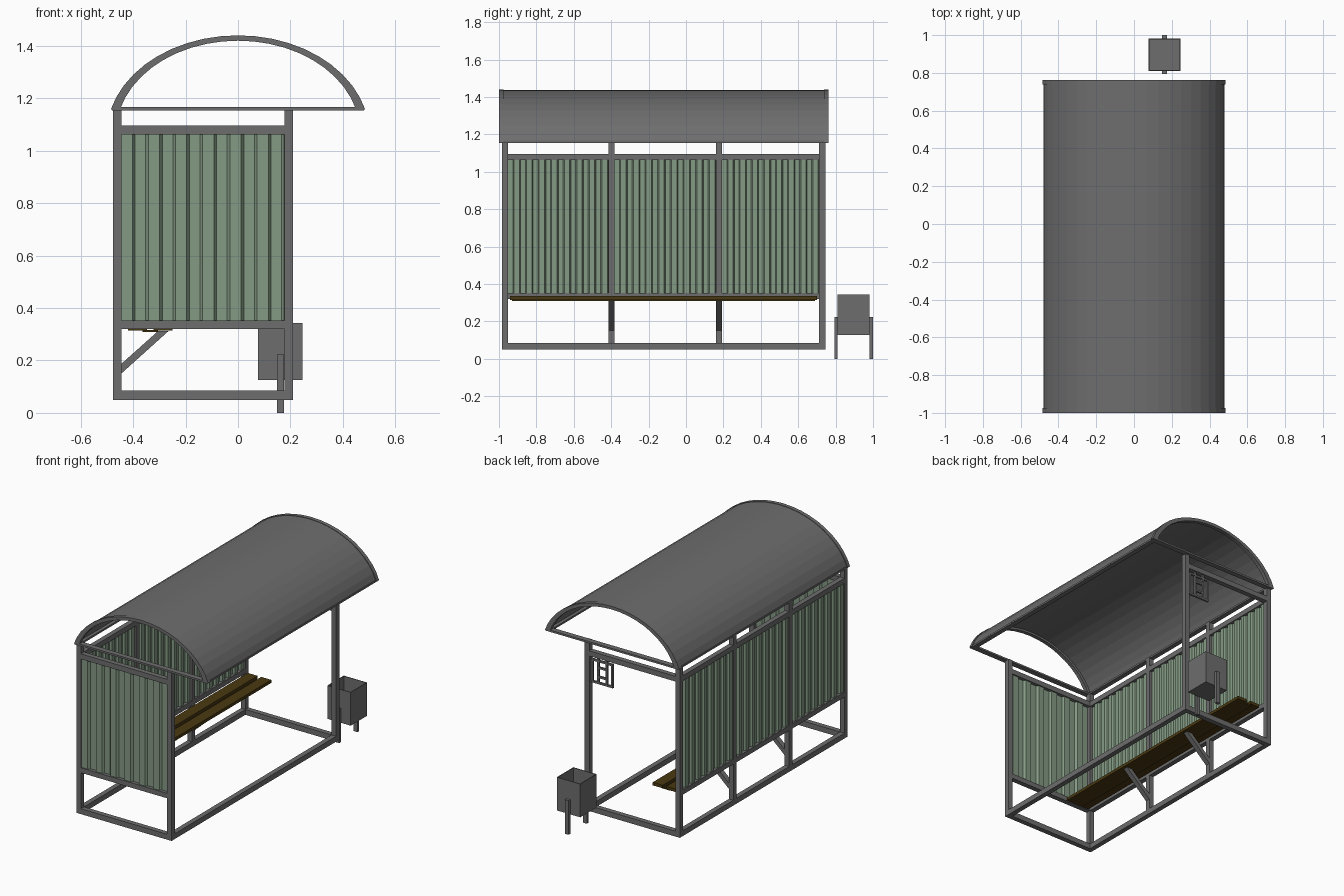
import bpy
import bmesh
import math
from mathutils import Vector

cube = bpy.data.objects.get("Cube")
if cube:
    bpy.data.objects.remove(cube, do_unlink=True)


def material(name, r, g, b):
    m = bpy.data.materials.new(name)
    m.use_nodes = True
    m.diffuse_color = (r, g, b, 1)
    m.node_tree.nodes["Principled BSDF"].inputs["Base Color"].default_value = (r, g, b, 1)
    return m


GREY = material("grey steel", 0.155, 0.155, 0.155)
GREEN = material("pale green sheet", 0.23, 0.32, 0.23)
BROWN = material("dark brown wood", 0.068, 0.041, 0.006)


def finish(name, bm, mat):
    bmesh.ops.recalc_face_normals(bm, faces=bm.faces[:])
    me = bpy.data.meshes.new(name)
    bm.to_mesh(me)
    bm.free()
    me.materials.append(mat)
    ob = bpy.data.objects.new(name, me)
    bpy.context.collection.objects.link(ob)
    return ob


def box(name, x, y, z, mat=GREY):
    """Box from three (low, high) ranges."""
    bm = bmesh.new()
    bmesh.ops.create_cube(bm, size=1)
    for v in bm.verts:
        v.co = Vector([(r[0] + r[1]) / 2 + c * (r[1] - r[0]) for c, r in zip(v.co, (x, y, z))])
    return finish(name, bm, mat)


def extrude(name, points, move, mat, close=True):
    """Sweep a profile along a vector, as a solid or as an open sheet."""
    bm = bmesh.new()
    vs = [bm.verts.new(p) for p in points]
    if close:
        geom = [bm.faces.new(vs)]
    else:
        geom = [bm.edges.new(e) for e in zip(vs, vs[1:])]
    if close:
        out = bmesh.ops.extrude_face_region(bm, geom=geom, use_keep_orig=True)
    else:
        out = bmesh.ops.extrude_edge_only(bm, edges=geom)
    new = [g for g in out["geom"] if isinstance(g, bmesh.types.BMVert)]
    bmesh.ops.translate(bm, verts=new, vec=move)
    return finish(name, bm, mat)


# Main frame layout
BACK, FRONT = (-0.477, -0.445), (0.177, 0.21)
NEAR, FAR = (-0.985, -0.952), (0.712, 0.745)
MIDS = [(-0.415, -0.382), (0.16, 0.193)]
EAVE = 1.158
BASE, LOW, HIGH = (0.05, 0.085), (0.32, 0.352), (1.062, 1.096)
ALONG_X, ALONG_Y = (BACK[1], FRONT[0]), (NEAR[1], FAR[0])

# Posts
for label, x in (("back", BACK), ("front", FRONT)):
    for end, y in (("near", NEAR), ("far", FAR)):
        box(f"{label}_{end}_post", x, y, (BASE[0], EAVE))
for i, y in enumerate(MIDS):
    box(f"middle_post_{i + 1}", BACK, y, (BASE[1], EAVE))

# Rails
box("front_base_rail", FRONT, ALONG_Y, BASE)
box("back_base_rail", BACK, ALONG_Y, BASE)
for label, y in (("near", NEAR), ("far", FAR)):
    box(f"{label}_base_rail", ALONG_X, y, BASE)
    box(f"{label}_upper_rail", ALONG_X, y, HIGH)
box("near_lower_rail", ALONG_X, NEAR, LOW)
edges = [NEAR, *MIDS, FAR]
bays = [(a[1], b[0]) for a, b in zip(edges, edges[1:])]
for i, bay in enumerate(bays):
    box(f"back_lower_rail_{i + 1}", BACK, bay, LOW)
    box(f"back_upper_rail_{i + 1}", BACK, bay, HIGH)


# Corrugated wall sheets
def corrugated(name, span, count, centre, axis):
    pitch = (span[1] - span[0]) / count
    pts = []
    for i in range(count):
        for f, side in ((0, -1), (0.4, -1), (0.5, 1), (0.9, 1)):
            pts.append((span[0] + (i + f) * pitch, centre + side * 0.007))
    pts.append((span[1], centre - 0.007))
    pts = [(a, b, LOW[1]) if axis == "x" else (b, a, LOW[1]) for a, b in pts]
    ob = extrude(name, pts, (0, 0, HIGH[0] - LOW[1]), GREEN, close=False)
    mod = ob.modifiers.new("thickness", "SOLIDIFY")
    mod.thickness = 0.003
    mod.offset = 0


for i, bay in enumerate(bays):
    corrugated(f"back_sheet_{i + 1}", bay, 8, sum(BACK) / 2, "y")
corrugated("near_end_sheet", ALONG_X, 6, sum(NEAR) / 2, "x")


# Arched roof
def arc(scale, y, steps=20):
    """Truncated ellipse standing on the eave line."""
    start = math.radians(15)
    a = 0.485 / math.cos(start)
    b = 0.282 / (1 - math.sin(start))
    pts = []
    for i in range(steps + 1):
        t = start + (math.pi - 2 * start) * i / steps
        h = b * (math.sin(t) - math.sin(start))
        pts.append(Vector((a * math.cos(t) * scale, y, EAVE + h * scale)))
    return pts


def arch(name, outer, inner, y0, y1):
    extrude(name, arc(outer, y0) + arc(inner, y0)[::-1], (0, y1 - y0, 0), GREY)


arch("roof_sheet", 0.99, 0.975, -0.976, 0.739)
arch("near_roof_rib", 1.0, 0.928, -1.0, -0.975)
arch("far_roof_rib", 1.0, 0.928, 0.738, 0.763)
CHORD = (EAVE - 0.004, EAVE + 0.008)
box("near_roof_tie", (-0.48, 0.48), (-1.0, -0.965), CHORD)
box("far_roof_tie", (-0.48, 0.48), (0.728, 0.763), CHORD)
for label, x in (("back", (-0.48, -0.448)), ("front", (0.448, 0.48))):
    box(f"{label}_eave_strip", x, (-0.975, 0.738), CHORD)

# Bench with diagonal braces
BENCH_Y = (-0.94, 0.70)
box("bench_back_plank", (-0.42, -0.348), BENCH_Y, (0.315, 0.335), BROWN)
box("bench_front_plank", (-0.322, -0.25), BENCH_Y, (0.315, 0.335), BROWN)
box("bench_centre_batten", (-0.365, -0.305), (-0.93, 0.69), (0.308, 0.316), BROWN)
for i, y in enumerate(MIDS):
    profile = [(-0.445, 0.15), (-0.445, 0.187), (-0.305, 0.312), (-0.265, 0.312)]
    extrude(f"bench_brace_{i + 1}", [(x, y[0], z) for x, z in profile],
            (0, y[1] - y[0], 0), GREY)

# Hanging sign: square frame with an open bar pattern
SIGN_Y = (0.722, 0.735)
SX, SZ, SIZE, BAR = 0.015, 0.89, 0.155, 0.012


def sign_bar(name, u, v):
    box(name, (SX + u[0], SX + u[1]), SIGN_Y, (SZ + v[0], SZ + v[1]))


for i, s in enumerate((0, SIZE - BAR)):
    sign_bar(f"sign_side_{i + 1}", (s, s + BAR), (0, SIZE))
    sign_bar(f"sign_cross_{i + 1}", (BAR, SIZE - BAR), (s, s + BAR))
for i, s in enumerate((0.04, 0.1)):
    sign_bar(f"sign_upright_{i + 1}", (s, s + BAR), (BAR, SIZE - BAR))
    sign_bar(f"sign_inner_bar_{i + 1}", (0.04 + BAR, 0.1), (s, s + BAR))
    box(f"sign_hanger_{i + 1}", (SX + s, SX + s + BAR), SIGN_Y, (SZ + SIZE, HIGH[0]))

# Litter bin: open box on two legs
BX, BY, BZ, W = (0.077, 0.246), (0.811, 0.981), (0.126, 0.343), 0.005
box("bin_floor", BX, BY, (BZ[0], BZ[0] + W))
for i in range(2):
    x = BX[i] + (W if i == 0 else -W)
    y = BY[i] + (W if i == 0 else -W)
    box(f"bin_side_{i + 1}", sorted((BX[i], x)), BY, BZ)
    box(f"bin_end_{i + 1}", BX, sorted((BY[i], y)), BZ)
    leg = (BY[0] - 0.018, BY[0]) if i == 0 else (BY[1], BY[1] + 0.019)
    box(f"bin_leg_{i + 1}", (0.148, 0.175), leg, (0, 0.222))
